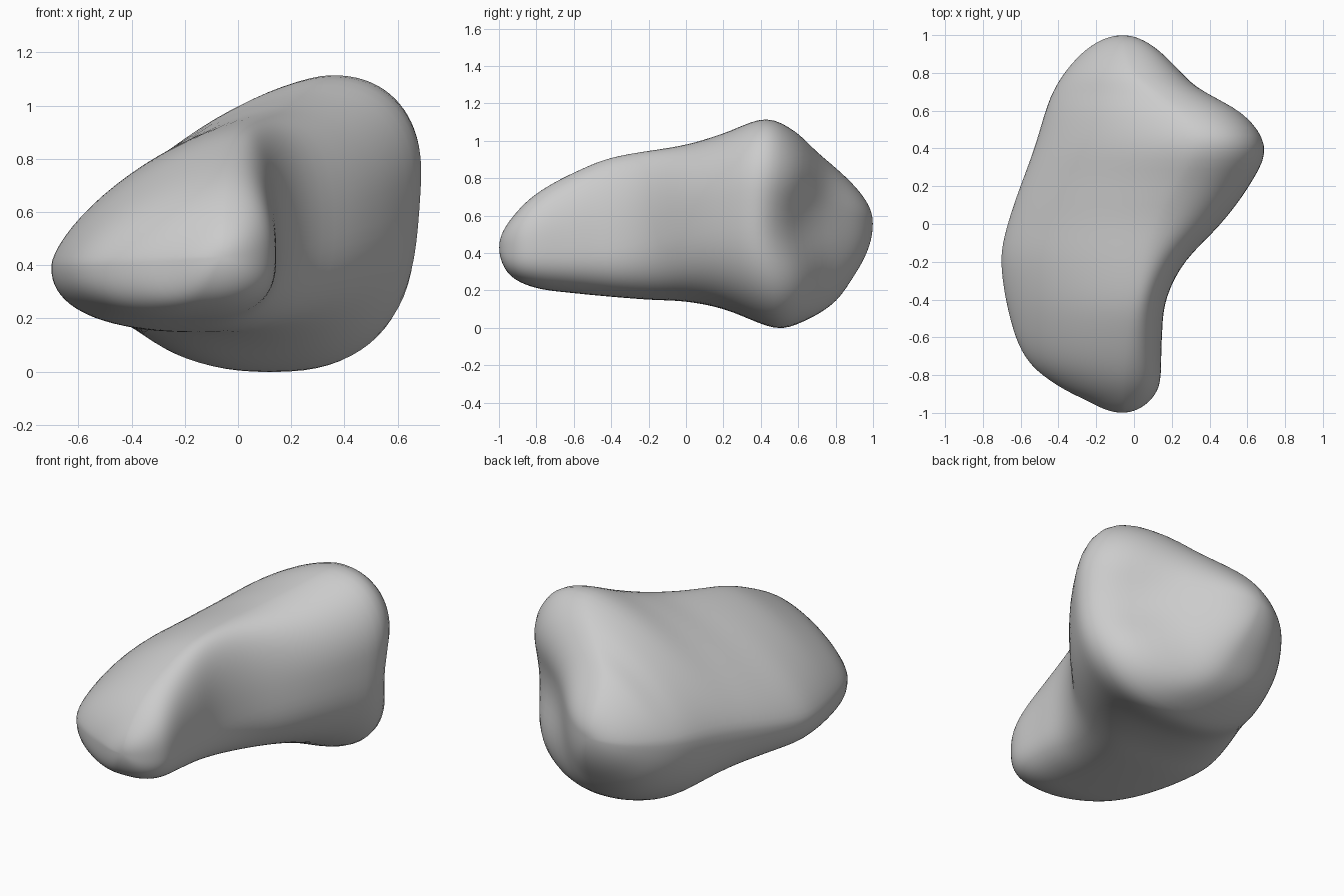
import bpy
import bmesh
from math import acos, cos, sin, pi, exp
from mathutils import Vector

RINGS, SIDES = 64, 80

# Outlines along the body, as (y, value) points
left_edge = [(-1, -.06), (-.94, -.24), (-.865, -.39), (-.74, -.55), (-.56, -.64), (-.2, -.705),
             (0, -.67), (.4, -.53), (.7, -.43), (.9, -.28), (1, -.06)]
right_edge = [(-1, -.06), (-.94, .08), (-.85, .135), (-.6, .148), (-.4, .17), (-.2, .27), (0, .46),
              (.2, .61), (.4, .705), (.6, .62), (.68, .49), (.74, .35), (.82, .24), (.92, .13),
              (1, -.06)]
top_edge = [(-1, .43), (-.945, .57), (-.81, .71), (-.6, .83), (-.4, .91), (0, .98), (.2, 1.04),
            (.43, 1.12), (.6, 1.04), (.7, .94), (.9, .76), (1, .56)]
bottom_edge = [(-1, .43), (-.945, .285), (-.81, .215), (-.6, .185), (-.2, .15), (0, .14), (.2, .1),
               (.48, -.005), (.6, .02), (.8, .14), (.9, .28), (1, .56)]

# Where the crest, keel and both flanks run along the body
crest_x = [(-1, -.06), (-.6, -.02), (-.2, .06), (.1, .18), (.43, .35), (.6, .25), (.8, 0), (1, -.06)]
keel_x = [(-1, -.06), (-.6, -.2), (0, -.1), (.48, .12), (.8, .02), (1, -.06)]
left_z = [(-1, .43), (-.2, .4), (.4, .48), (1, .56)]
right_z = [(-1, .43), (-.4, .46), (0, .6), (.4, .7), (.6, .64), (1, .56)]

# Fullness of each section corner at the narrow and broad ends: (right side, upper half)
fullness = {(False, True): (1.4, 1.5), (False, False): (2.7, 2),
            (True, True): (2.4, 2.3), (True, False): (2.9, 2.4)}


def smooth_profile(points):
    """Return a smooth function of the angle t, where y = -cos(t)."""
    ts = [acos(-y) for y, _ in points]
    vs = [v for _, v in points]
    last = len(ts) - 1

    def slope(i):
        a, b = max(i - 1, 0), min(i + 1, last)
        return (vs[b] - vs[a]) / (ts[b] - ts[a])

    def value(t):
        i = max(k for k in range(last) if ts[k] <= t + 1e-9)
        step = ts[i + 1] - ts[i]
        u = (t - ts[i]) / step
        rise = vs[i + 1] - vs[i]
        m, n = slope(i) * step, slope(i + 1) * step
        return vs[i] + u * m + u * u * (3 * rise - 2 * m - n) + u ** 3 * (m + n - 2 * rise)
    return value


left, right, top, bottom, crest, keel, left_mid, right_mid = map(smooth_profile, (
    left_edge, right_edge, top_edge, bottom_edge, crest_x, keel_x, left_z, right_z))


def section_point(t, angle):
    """Point on a cross-section made of four joined quarter curves."""
    c, s = cos(angle), sin(angle)
    side_x, side_z = (right(t), right_mid(t)) if c > 0 else (left(t), left_mid(t))
    end_x, end_z = (crest(t), top(t)) if s > 0 else (keel(t), bottom(t))
    narrow, broad = fullness[c > 0, s > 0]
    power = narrow + (broad - narrow) * t / pi
    x = end_x + (side_x - end_x) * abs(c) ** (2 / power)
    z = side_z + (end_z - side_z) * abs(s) ** (2 / power)
    return Vector((x, -cos(t), z))


def press_hollow(p):
    """Press a shallow hollow into the broad end."""
    centre, inward = Vector((.52, .58, .56)), Vector((-.7, -.7, 0))
    return p + inward * .1 * exp(-((p - centre).length / .22) ** 2)


# Body lofted from rings between two end points
bm = bmesh.new()
rings = []
for r in range(1, RINGS):
    t = pi * r / RINGS
    rings.append([bm.verts.new(press_hollow(section_point(t, 2 * pi * k / SIDES)))
                  for k in range(SIDES)])
front_tip = bm.verts.new((-.06, -1, .43))
back_tip = bm.verts.new((-.06, 1, .56))
for k in range(SIDES):
    j = (k + 1) % SIDES
    bm.faces.new((front_tip, rings[0][k], rings[0][j]))
    bm.faces.new((back_tip, rings[-1][j], rings[-1][k]))
    for a, b in zip(rings, rings[1:]):
        bm.faces.new((a[k], b[k], b[j], a[j]))
bmesh.ops.recalc_face_normals(bm, faces=bm.faces)
mesh = bpy.data.meshes.new("rock_body")
bm.to_mesh(mesh)
bm.free()

if "Cube" in bpy.data.objects:
    bpy.data.objects.remove(bpy.data.objects["Cube"])
body = bpy.data.objects.new("rock_body", mesh)
bpy.context.collection.objects.link(body)
for face in mesh.polygons:
    face.use_smooth = True

# Soften the seams between quarter curves
soften = body.modifiers.new("soften", 'SMOOTH')
soften.factor = .5
soften.iterations = 6

# Plain grey stone
stone = bpy.data.materials.new("grey_stone")
stone.use_nodes = True
grey = (.6, .6, .6, 1)
stone.diffuse_color = grey
stone.node_tree.nodes["Principled BSDF"].inputs["Base Color"].default_value = grey
mesh.materials.append(stone)
